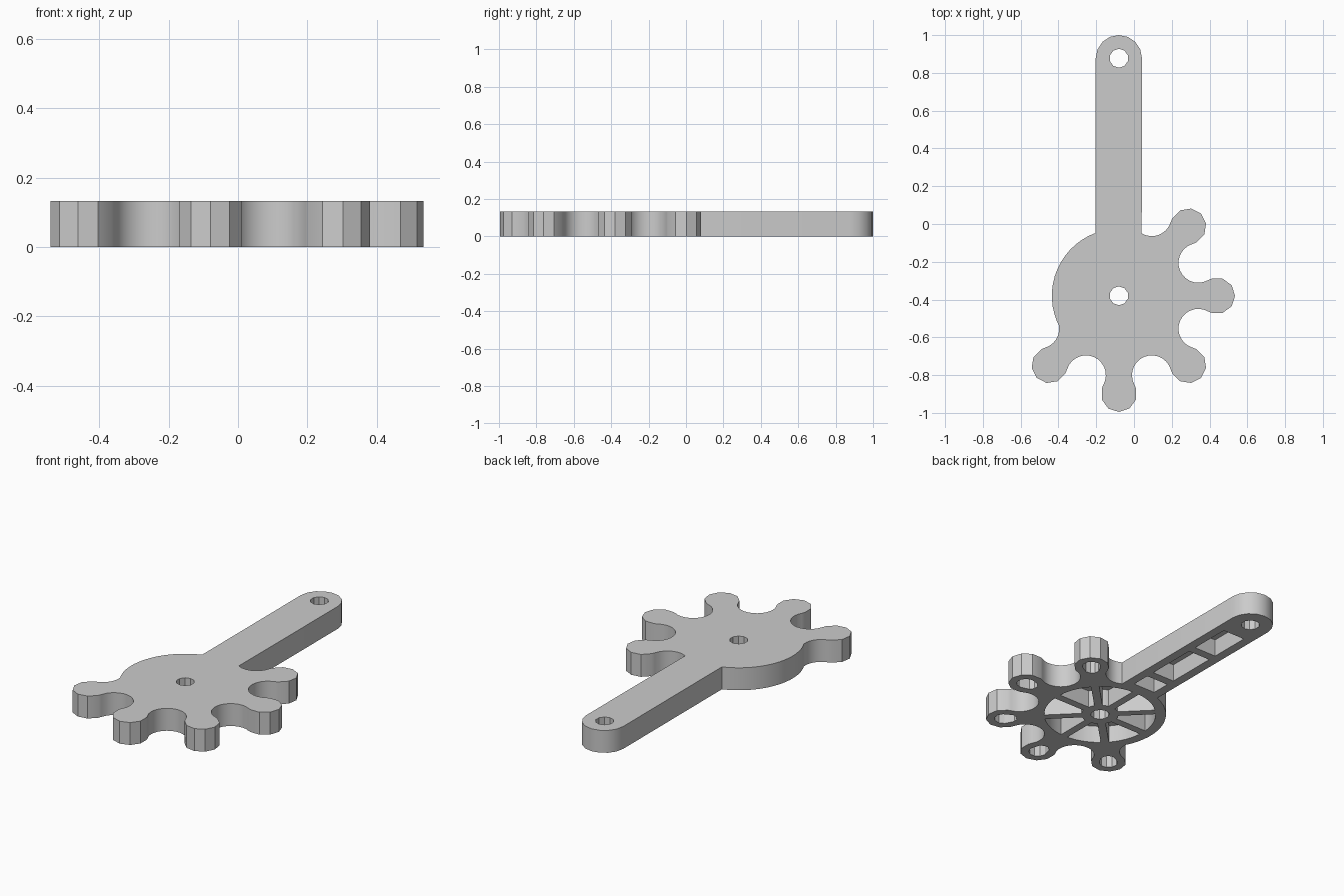
import bpy, bmesh
from math import sin, cos, asin, radians, degrees, sqrt
from mathutils import Vector
from mathutils.geometry import tessellate_polygon

if "Cube" in bpy.data.objects:
    bpy.data.objects.remove(bpy.data.objects["Cube"])

# Main dimensions, measured from the hub centre
HUB = Vector((-0.08, -0.38))
HEIGHT, CEILING = 0.133, 0.10
DISC_R = 0.355
TOOTH_R, TOOTH_AT = 0.095, 0.52
VALLEY_R, VALLEY_AT, VALLEY_SWEEP = 0.105, 0.455, 82.7
ARM_HALF, ARM_END = 0.1225, 1.2575
HOLE_R = 0.05


def polar(r, deg):
    return Vector((r * cos(radians(deg)), r * sin(radians(deg))))


def arc(centre, r, start, end, steps):
    return [centre + polar(r, start + (end - start) * i / steps) for i in range(steps + 1)]


def ring(centre, r, sides=10):
    return arc(centre, r, 90, 450, sides)[:-1]


def valley(phi, start, end, steps):
    return arc(polar(VALLEY_AT, phi), VALLEY_R, phi + start, phi + end, steps)


def outline():
    origin = Vector((0, 0))
    # Rounded arm end, then the plain side of the disc
    pts = arc(Vector((0, ARM_END)), ARM_HALF, 0, 180, 8)
    join = 90 + degrees(asin(ARM_HALF / DISC_R))
    pts += arc(origin, DISC_R, join, 202.5, 14)
    # Five rounded teeth with hollows between them
    pts += valley(202.5, 180, VALLEY_SWEEP, 7)[1:]
    for k in range(5):
        theta = 225 + 45 * k
        pts += arc(polar(TOOTH_AT, theta), TOOTH_R, theta - 108, theta + 108, 6)
        last = 172 if k == 4 else VALLEY_SWEEP
        pts += valley(theta + 22.5, 360 - VALLEY_SWEEP, last, 7 if k == 4 else 14)
    return pts


def hub_pocket(a, inner=0.10, outer=0.30, half=0.022):
    # Space between two parallel-sided spokes
    o, i = degrees(asin(half / outer)), degrees(asin(half / inner))
    zero = Vector((0, 0))
    return (arc(zero, outer, a + o, a + 45 - o, 6)
            + arc(zero, inner, a + 45 - i, a + i, 3))


def tooth_pocket(theta):
    # Rounded pocket, stretched toward the hub
    return (arc(polar(TOOTH_AT, theta), 0.05, theta - 90, theta + 90, 5)
            + arc(polar(TOOTH_AT - 0.03, theta), 0.042, theta + 90, theta + 270, 5))


def arm_pocket(y0, y1, half=0.07):
    return [Vector(p) for p in ((-half, y0), (half, y0), (half, y1), (-half, y1))]


bm = bmesh.new()


def lift(loop, z):
    return [bm.verts.new((p.x + HUB.x, p.y + HUB.y, z)) for p in loop]


def wall(low, high):
    n = len(low)
    for i in range(n):
        j = (i + 1) % n
        bm.faces.new((low[i], low[j], high[j], high[i]))


def cap(loops):
    flat = [v for loop in loops for v in loop]
    for tri in tessellate_polygon([[v.co for v in loop] for loop in loops]):
        bm.faces.new([flat[i] for i in tri])


# Outer shape and the two through holes
through = [outline(), ring(Vector((0, 0)), HOLE_R), ring(Vector((0, ARM_END)), HOLE_R)]
bottom = [lift(p, 0) for p in through]
top = [lift(p, HEIGHT) for p in through]
for low, high in zip(bottom, top):
    wall(low, high)
cap(top)

# Pockets open on the underside
pockets = [hub_pocket(45 * k) for k in range(8)]
pockets += [tooth_pocket(225 + 45 * k) for k in range(5)]
pockets += [arm_pocket(*span) for span in ((0.37, 0.48), (0.53, 0.83), (0.88, 1.12))]
for p in pockets:
    low, high = lift(p, 0), lift(p, CEILING)
    wall(low, high)
    cap([high])
    bottom.append(low)
cap(bottom)
bmesh.ops.recalc_face_normals(bm, faces=bm.faces)

mesh = bpy.data.meshes.new("toothed_lever")
bm.to_mesh(mesh)
bm.free()
lever = bpy.data.objects.new("toothed_lever", mesh)
bpy.context.collection.objects.link(lever)

# Plain grey material
grey = bpy.data.materials.new("plain_grey")
grey.use_nodes = True
colour = (0.6, 0.6, 0.6, 1)
grey.diffuse_color = colour
grey.node_tree.nodes["Principled BSDF"].inputs["Base Color"].default_value = colour
mesh.materials.append(grey)

bpy.ops.object.select_all(action="DESELECT")
lever.select_set(True)
bpy.context.view_layer.objects.active = lever
bpy.ops.object.shade_smooth_by_angle(angle=radians(30))
